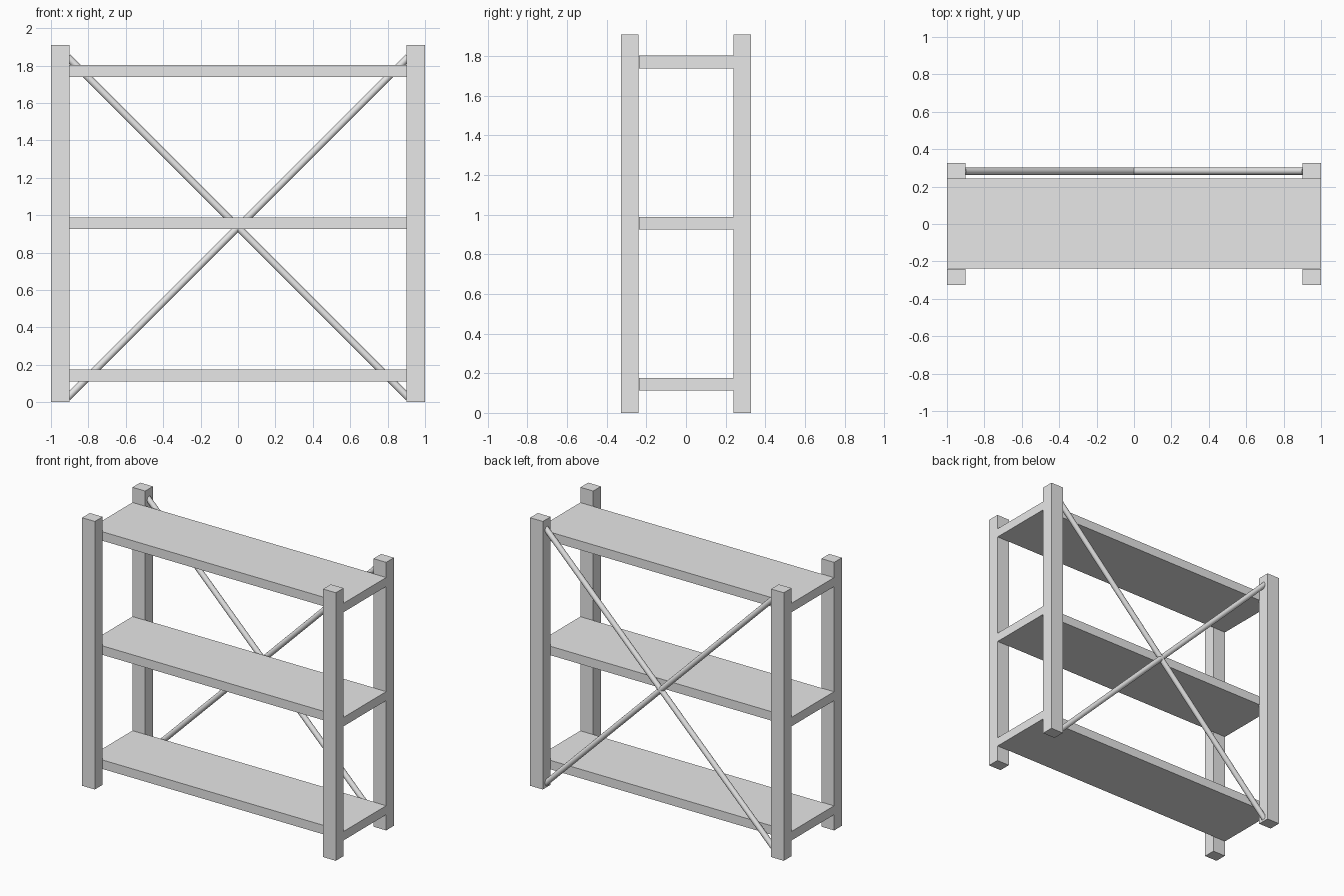
import bpy, math
from mathutils import Vector

cube = bpy.data.objects.get("Cube")
if cube:
    bpy.data.objects.remove(cube, do_unlink=True)

grey = bpy.data.materials.new("light_grey_metal")
grey.use_nodes = True
colour = (0.8, 0.8, 0.8, 1)
grey.diffuse_color = colour
grey.node_tree.nodes["Principled BSDF"].inputs["Base Color"].default_value = colour


def box(name, low, high):
    """Box between two opposite corners."""
    low, high = Vector(low), Vector(high)
    bpy.ops.mesh.primitive_cube_add(size=1, location=(low + high) / 2)
    ob = bpy.context.object
    ob.name = name
    ob.scale = high - low
    bpy.ops.object.transform_apply(location=False, rotation=False, scale=True)
    ob.data.materials.append(grey)


def rod(name, start, end, radius):
    """Round bar between two points."""
    start, end = Vector(start), Vector(end)
    axis = end - start
    bpy.ops.mesh.primitive_cylinder_add(vertices=16, radius=radius, depth=axis.length,
                                        location=(start + end) / 2,
                                        rotation=axis.to_track_quat('Z', 'Y').to_euler())
    ob = bpy.context.object
    ob.name = name
    ob.data.materials.append(grey)
    bpy.ops.object.shade_smooth_by_angle(angle=math.radians(40))


# Corner posts
inner, outer, height = 0.24, 0.327, 1.91
for side, x in (("right", -1.0), ("left", 0.9)):
    box(f"front_{side}_post", (x, -outer, 0), (x + 0.1, -inner, height))
    box(f"back_{side}_post", (x, inner, 0), (x + 0.1, outer, height))

# Shelves, running the full width between front and back posts
for name, z in (("bottom", 0.112), ("middle", 0.925), ("top", 1.738)):
    box(f"{name}_shelf", (-1, -0.238, z), (1, 0.243, z + 0.064))

# Crossed braces at the back
for name, s in (("right", -1), ("left", 1)):
    rod(f"brace_rising_{name}", (-0.91 * s, 0.282, 0.025), (0.91 * s, 0.282, 1.845), 0.019)
